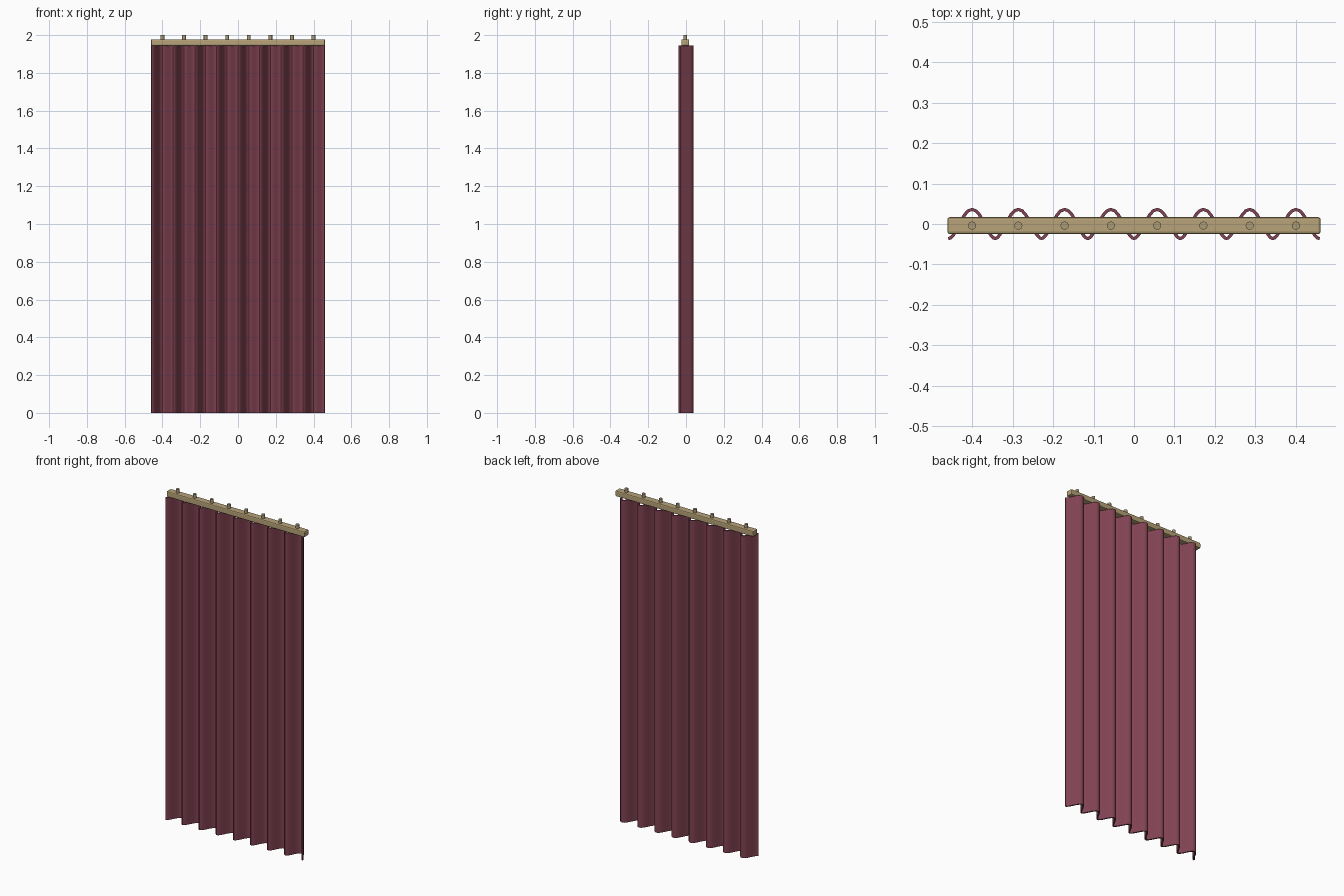
import bpy, bmesh, math

if "Cube" in bpy.data.objects:
    bpy.data.objects.remove(bpy.data.objects["Cube"])

YC = -0.004          # centre line of rail and cloth
PITCH = 0.1143       # spacing of folds and gliders
FOLDS = 8


def material(name, rgb):
    m = bpy.data.materials.new(name)
    m.diffuse_color = (*rgb, 1)
    m.use_nodes = True
    m.node_tree.nodes["Principled BSDF"].inputs["Base Color"].default_value = m.diffuse_color
    return m


def activate(ob):
    bpy.ops.object.select_all(action='DESELECT')
    ob.select_set(True)
    bpy.context.view_layer.objects.active = ob


cloth_mat = material("wine_cloth", (0.22, 0.055, 0.085))
wood_mat = material("pale_brass", (0.48, 0.37, 0.19))
pin_mat = material("dull_brass", (0.40, 0.32, 0.18))

# Pleated cloth: a cosine wave drawn straight up, then thickened
bm = bmesh.new()
steps = FOLDS * 16
half = FOLDS * PITCH / 2
columns = []
for i in range(steps + 1):
    x = -half + 2 * half * i / steps
    y = YC - 0.036 * math.cos(2 * math.pi * (x + half) / PITCH)
    columns.append([bm.verts.new((x, y, z)) for z in (0, 1.945)])
for a, b in zip(columns, columns[1:]):
    bm.faces.new((a[0], b[0], b[1], a[1]))
mesh = bpy.data.meshes.new("curtain")
bm.to_mesh(mesh)
bm.free()
curtain = bpy.data.objects.new("curtain", mesh)
bpy.context.collection.objects.link(curtain)
mesh.materials.append(cloth_mat)
solid = curtain.modifiers.new("thickness", 'SOLIDIFY')
solid.thickness = 0.008
solid.offset = -1
activate(curtain)
bpy.ops.object.modifier_apply(modifier=solid.name)
bpy.ops.object.shade_smooth_by_angle(angle=math.radians(40))

# Rail with softened edges
bpy.ops.mesh.primitive_cube_add(size=1, location=(0, YC, 1.9605))
rail = bpy.context.object
rail.name = "rail"
rail.scale = (0.922, 0.042, 0.034)
bpy.ops.object.transform_apply(location=False, rotation=False, scale=True)
bev = rail.modifiers.new("edge", 'BEVEL')
bev.width = 0.006
bev.segments = 2
rail.data.materials.append(wood_mat)

# Hanging pins, one above each fold
for i in range(FOLDS):
    x = (i - (FOLDS - 1) / 2) * PITCH
    bpy.ops.mesh.primitive_cylinder_add(vertices=16, radius=0.01, depth=0.03,
                                        location=(x, YC, 1.985))
    pin = bpy.context.object
    pin.name = f"hanging_pin_{i + 1}"
    pin.data.materials.append(pin_mat)
    bpy.ops.object.shade_smooth_by_angle(angle=math.radians(40))
